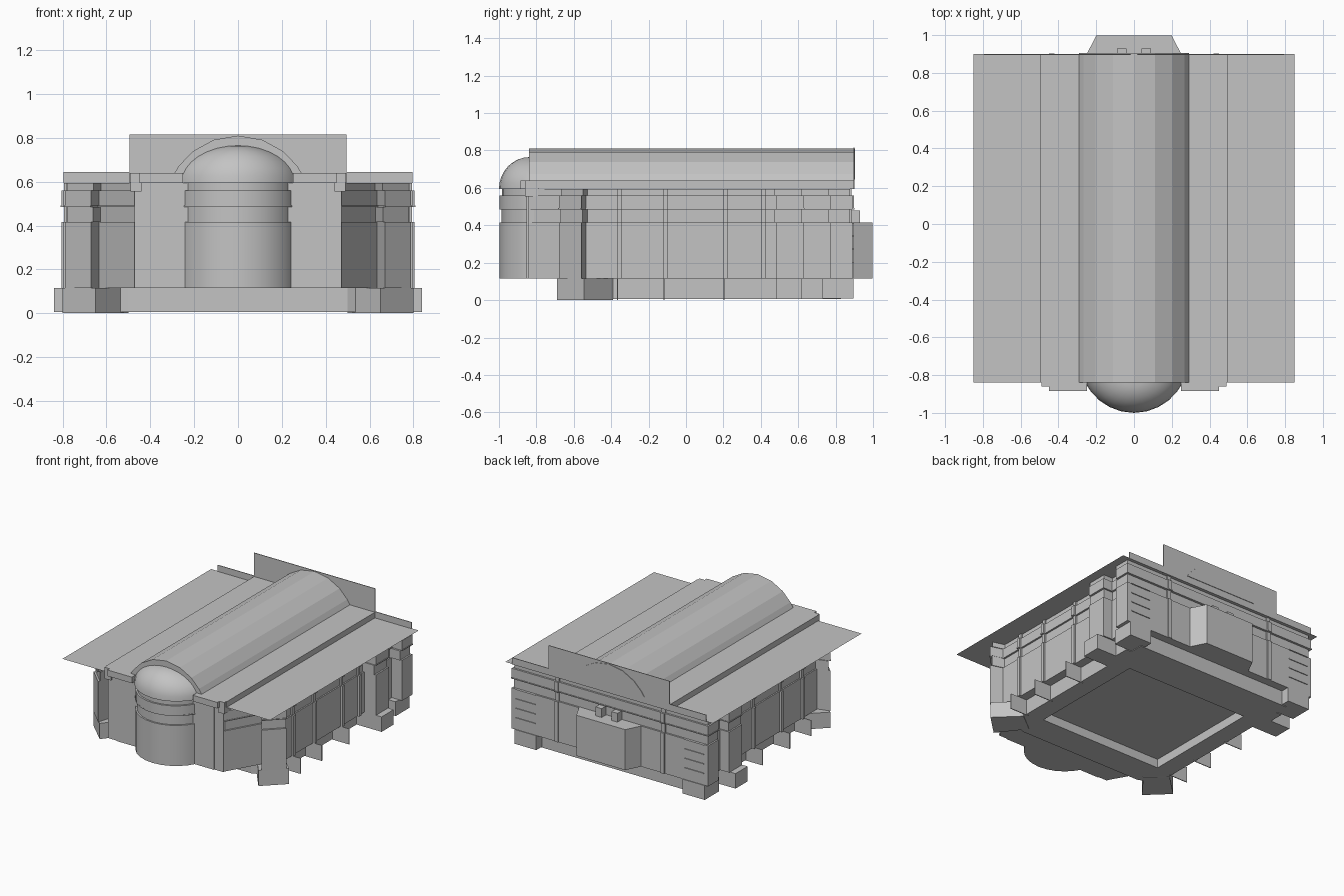
import bpy, bmesh
from math import pi, sin, cos

cube = bpy.data.objects.get("Cube")
if cube:
    bpy.data.objects.remove(cube, do_unlink=True)

stone = bpy.data.materials.new("grey stone")
stone.use_nodes = True
GREY = (0.55, 0.55, 0.55, 1)
stone.diffuse_color = GREY
stone.node_tree.nodes["Principled BSDF"].inputs["Base Color"].default_value = GREY


def finish(name, bm, smooth=False):
    bmesh.ops.recalc_face_normals(bm, faces=bm.faces)
    mesh = bpy.data.meshes.new(name)
    bm.to_mesh(mesh)
    bm.free()
    mesh.materials.append(stone)
    ob = bpy.data.objects.new(name, mesh)
    bpy.context.collection.objects.link(ob)
    if smooth:
        bpy.ops.object.select_all(action='DESELECT')
        ob.select_set(True)
        bpy.context.view_layer.objects.active = ob
        bpy.ops.object.shade_smooth_by_angle(angle=0.6)


def extrude(name, points, vec, smooth=False):
    """Closed solid: a flat outline swept along a vector."""
    bm = bmesh.new()
    face = bm.faces.new([bm.verts.new(p) for p in points])
    new = bmesh.ops.extrude_face_region(bm, geom=[face])["geom"]
    verts = [v for v in new if isinstance(v, bmesh.types.BMVert)]
    bmesh.ops.translate(bm, verts=verts, vec=vec)
    finish(name, bm, smooth)


def prism(name, outline, z0, z1, smooth=False):
    extrude(name, [(x, y, z0) for x, y in outline], (0, 0, z1 - z0), smooth)


def box(name, x0, x1, y0, y1, z0, z1):
    prism(name, [(x0, y0), (x1, y0), (x1, y1), (x0, y1)], z0, z1)


def pair(name, x0, x1, y0, y1, z0, z1):
    box("left_" + name, x0, x1, y0, y1, z0, z1)
    box("right_" + name, -x1, -x0, y0, y1, z0, z1)


def sheet(name, points):
    """Single face without thickness."""
    bm = bmesh.new()
    bm.faces.new([bm.verts.new(p) for p in points])
    finish(name, bm)


def mirrored(half):
    return half + [(-x, y) for x, y in reversed(half)]


def arc(w, rise, n=8):
    """Segmental arch of half width w, as (across, up) points."""
    r = (w * w + rise * rise) / (2 * rise)
    xs = [w * cos(pi * i / n) for i in range(n + 1)]
    return [(x, rise - r + (r * r - x * x) ** 0.5) for x in xs]


def bow(w, depth):
    """Curved apse plan bulging to the front."""
    return [(x, -0.835 - d) for x, d in arc(w, depth, 12)]


# Walls and apse, stacked in moulded bands
half_plan = [(0.47, -0.84), (0.635, -0.55), (0.67, -0.68), (0.79, -0.56),
             (0.7, -0.535), (0.7, 0.48), (0.795, 0.48), (0.795, 0.63),
             (0.72, 0.63), (0.72, 0.77), (0.805, 0.77), (0.805, 0.89)]
bands = [("lower", 0.115, 0.415, 0), ("frieze", 0.415, 0.485, 0.012),
         ("ledge", 0.485, 0.492, -0.004), ("cornice", 0.492, 0.56, 0),
         ("attic", 0.56, 0.595, 0.013)]
for label, z0, z1, inset in bands:
    k = 1 - inset / 0.85
    prism("walls_" + label, mirrored([(x * k, y * k) for x, y in half_plan]), z0, z1)
    prism("apse_" + label, bow(0.25 - inset, 0.163 - max(inset, 0)), z0, z1, True)
    # Flat pilasters on the back and ribs along the sides
    pair("back_pilaster_" + label, 0.42, 0.45, 0.8, 0.898 - inset, z0, z1)
    for y in (-0.37, -0.12, 0.2, 0.4):
        pair(f"side_rib_{label}_{y}", 0.65, 0.715 - inset, y, y + 0.025, z0, z1)
for y in (-0.37, -0.12, 0.2):
    pair(f"side_fin_{y}", 0.62, 0.77, y, y + 0.006, 0, 0.115)

# Plain front wall behind the apse, with an edge strip on each side
box("front_wall", -0.4, 0.4, -0.852, -0.8, 0.115, 0.596)
pair("front_pilaster", 0.4, 0.472, -0.846, -0.8, 0.115, 0.596)

# Apse dome
bm = bmesh.new()
rings = 8
rows = []
for j in range(rings):
    t = pi / 2 * j / rings
    rows.append([bm.verts.new((x, y, 0.595 + 0.17 * sin(t)))
                 for x, y in bow(0.26 * cos(t), 0.165 * cos(t))])
apex = bm.verts.new((0, -0.835, 0.765))
for a, b in zip(rows, rows[1:]):
    for i in range(len(a) - 1):
        bm.faces.new((a[i], a[i + 1], b[i + 1], b[i]))
for a, b in zip(rows[-1], rows[-1][1:]):
    bm.faces.new((a, b, apex))
finish("apse_dome", bm, True)

# Faceted barrel vault, raised nave roof and thin aisle roofs
extrude("barrel_vault", [(x, -0.84, 0.64 + z) for x, z in arc(0.29, 0.17)], (0, 1.738, 0))
box("nave_roof", -0.495, 0.495, -0.84, 0.9, 0.595, 0.64)
for side, s in (("left", 1), ("right", -1)):
    sheet(side + "_aisle_roof", [(s * 0.495, -0.84, 0.598), (s * 0.85, -0.84, 0.598),
                                 (s * 0.85, 0.9, 0.598), (s * 0.495, 0.9, 0.598)])

# Front entablature blocks beside the arch
pair("front_entablature", 0.25, 0.45, -0.885, -0.83, 0.595, 0.64)
pair("front_bracket", 0.44, 0.49, -0.86, -0.79, 0.555, 0.64)

# Back parapet with a relief arch
box("back_parapet_low", -0.795, 0.795, 0.895, 0.9, 0.595, 0.645)
box("back_parapet_high", -0.495, 0.495, 0.895, 0.9, 0.64, 0.815)
extrude("back_arch_relief", [(x, 0.899, 0.645 + z) for x, z in arc(0.29, 0.165)], (0, 0.005, 0))

# Rear porch with chamfered sides, two posts and rows of slim vents
prism("rear_porch", mirrored([(0.26, 0.88), (0.2, 0.998)]), 0.115, 0.415)
pair("porch_post", 0.04, 0.09, 0.88, 0.93, 0.41, 0.48)
for i in range(4):
    z = 0.2 + i * 0.07
    pair(f"back_vent_{i}", 0.61, 0.77, 0.88, 0.896, z, z + 0.005)

# Plinth: slab over a frame that leaves a sunken square underneath
prism("plinth_slab", mirrored([(0.5, -0.56), (0.635, -0.5), (0.635, 0.83)]), 0.07, 0.116)
prism("plinth_front", mirrored([(0.5, -0.56), (0.635, -0.5), (0.635, -0.35)]), 0.005, 0.07)
pair("plinth_side", 0.5, 0.635, -0.35, 0.55, 0.005, 0.07)
box("plinth_back", -0.635, 0.635, 0.55, 0.83, 0.005, 0.07)

# Feet under the corner piers, side piers and rear corners
foot = [(0.65, -0.69), (0.8, -0.545), (0.64, -0.39), (0.5, -0.5)]
prism("left_front_foot", foot, 0, 0.116)
prism("right_front_foot", [(-x, y) for x, y in foot], 0, 0.116)
pair("side_foot", 0.62, 0.84, 0.48, 0.62, 0.005, 0.116)
pair("rear_link", 0.6, 0.68, 0.62, 0.73, 0.005, 0.116)
pair("rear_foot", 0.6, 0.78, 0.73, 0.895, 0.01, 0.116)
